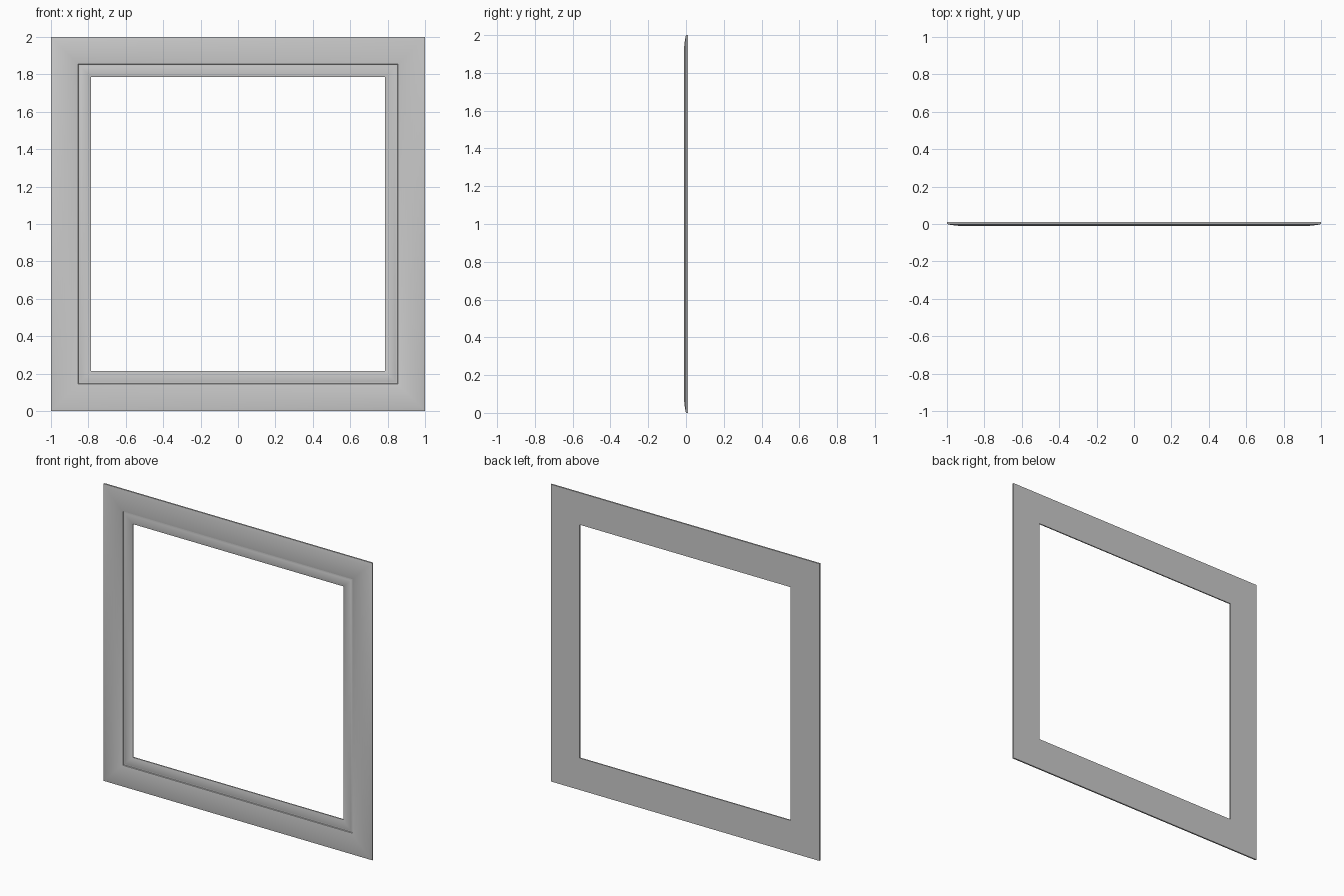
import bpy, bmesh, math

if "Cube" in bpy.data.objects:
    bpy.data.objects.remove(bpy.data.objects["Cube"])

BACK = 0.01

def bulge(d0, y0, d1, y1, rise, n):
    # shallow convex moulding between two points of the section
    pts = []
    for i in range(n + 1):
        t = i / n
        h = rise * math.sin(math.pi * t) ** 0.8 if 0 < t < 1 else 0.0
        pts.append((d0 + (d1 - d0) * t, y0 + (y1 - y0) * t - h))
    return pts

def mitred_frame(name, section):
    # sweep a closed (half width, depth) section around a square
    bm = bmesh.new()
    rings = [[bm.verts.new((sx * d, y, 1 + sz * d)) for d, y in section]
             for sx, sz in ((-1, -1), (1, -1), (1, 1), (-1, 1))]
    n = len(section)
    for c in range(4):
        a, b = rings[c], rings[(c + 1) % 4]
        for i in range(n):
            j = (i + 1) % n
            bm.faces.new((a[i], b[i], b[j], a[j]))
    bmesh.ops.recalc_face_normals(bm, faces=bm.faces)
    me = bpy.data.meshes.new(name)
    bm.to_mesh(me)
    bm.free()
    ob = bpy.data.objects.new(name, me)
    bpy.context.collection.objects.link(ob)
    bpy.ops.object.select_all(action='DESELECT')
    ob.select_set(True)
    bpy.context.view_layer.objects.active = ob
    bpy.ops.object.shade_smooth_by_angle(angle=math.radians(30))
    return ob

# Broad outer moulding, groove, then narrow inner bead, with a flat back
section = [(1.0, BACK)]
section += bulge(1.0, 0.0, 0.855, -0.004, 0.008, 12)
section += [(0.853, 0.001)]
section += bulge(0.849, 0.001, 0.785, 0.002, 0.005, 8)
section += [(0.785, BACK)]
mitred_frame("picture_frame", section)
